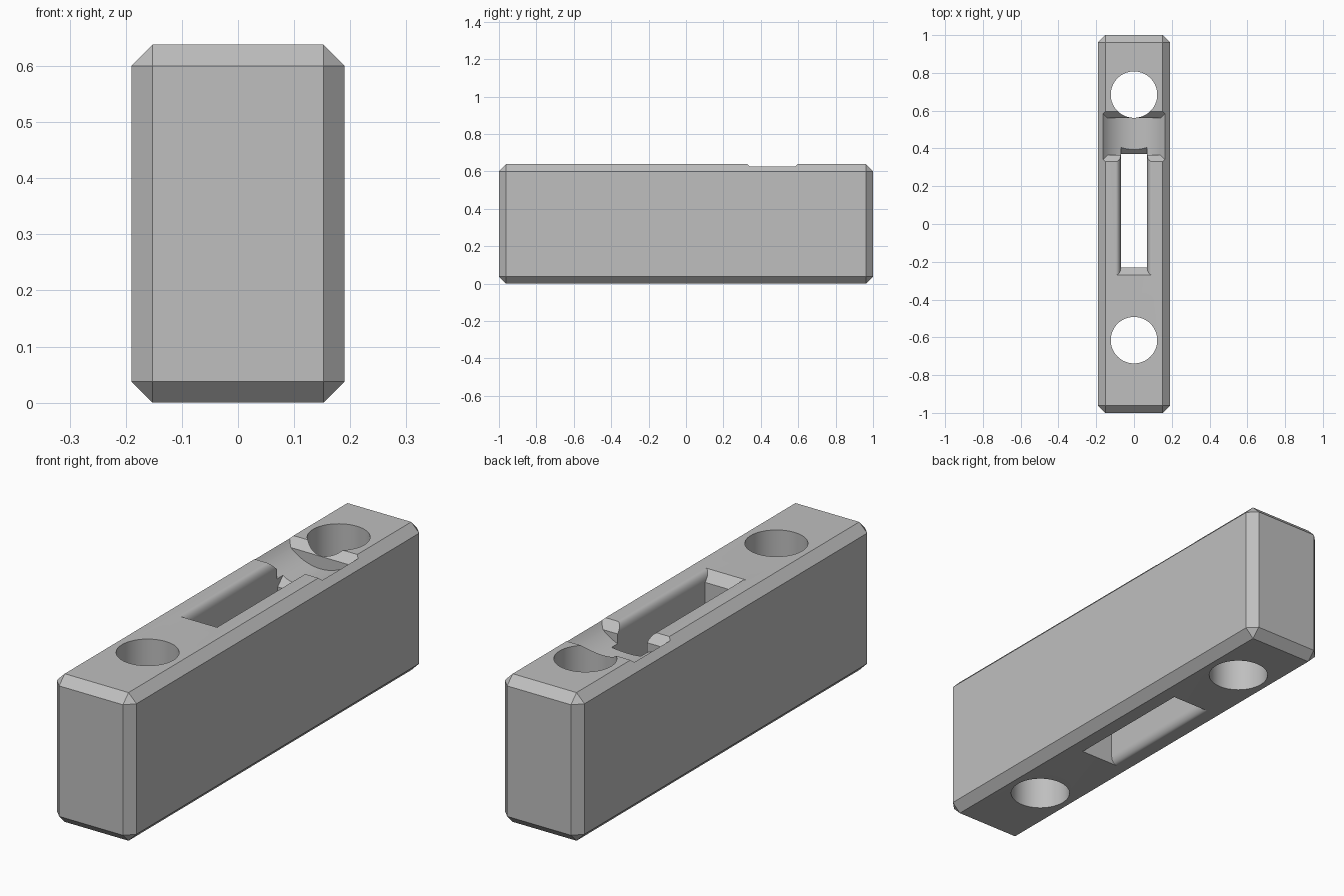
import bpy
import bmesh
import math
from mathutils import Vector

if "Cube" in bpy.data.objects:
    bpy.data.objects.remove(bpy.data.objects["Cube"], do_unlink=True)

WIDTH, LENGTH, HEIGHT = 0.38, 2.0, 0.638
CHAMFER = 0.038


def make_object(name, bm):
    bmesh.ops.recalc_face_normals(bm, faces=bm.faces)
    mesh = bpy.data.meshes.new(name)
    bm.to_mesh(mesh)
    bm.free()
    obj = bpy.data.objects.new(name, mesh)
    bpy.context.collection.objects.link(obj)
    return obj


def prism(name, points, axis, start, end):
    """Extrude a closed outline along one axis; the points give the other two."""
    bm = bmesh.new()
    verts = []
    for a, b in points:
        co = [a, b]
        co.insert(axis, start)
        verts.append(bm.verts.new(co))
    face = bm.faces.new(verts)
    new = bmesh.ops.extrude_face_region(bm, geom=[face])["geom"]
    move = Vector((0, 0, 0))
    move[axis] = end - start
    bmesh.ops.translate(bm, vec=move, verts=[v for v in new if isinstance(v, bmesh.types.BMVert)])
    return make_object(name, bm)


def boolean(target, cutter, operation):
    mod = target.modifiers.new("cut", "BOOLEAN")
    mod.object, mod.operation, mod.solver = cutter, operation, "EXACT"
    bpy.context.view_layer.objects.active = target
    bpy.ops.object.modifier_apply(modifier=mod.name)
    bpy.data.objects.remove(cutter, do_unlink=True)


def circle(cx, cy, r, n=64):
    return [(cx + r * math.cos(math.tau * i / n), cy + r * math.sin(math.tau * i / n))
            for i in range(n)]


# Chamfered block
bm = bmesh.new()
bmesh.ops.create_cube(bm, size=1)
bmesh.ops.scale(bm, vec=(WIDTH, LENGTH, HEIGHT), verts=bm.verts)
bmesh.ops.translate(bm, vec=(0, 0, HEIGHT / 2), verts=bm.verts)
bmesh.ops.bevel(bm, geom=bm.edges[:], offset=CHAMFER, segments=1, affect="EDGES")
body = make_object("body_block", bm)

# Round trough across the top, with sloping ends
trough = prism("trough_cutter", circle(0, HEIGHT + 0.12, 0.209, 96), 1, 0.1, 0.8)
trough_ends = prism("trough_ends", [(0.365, 0.4), (0.365, HEIGHT - 0.035), (0.23, HEIGHT + 0.1),
                                    (0.695, HEIGHT + 0.1), (0.56, HEIGHT - 0.035), (0.56, 0.4)],
                    0, -0.5, 0.5)
boolean(trough, trough_ends, "INTERSECT")

# Long slot with rounded lips on its sides
HALF, LIP, DEPTH = 0.07, 0.026, 0.038
lip = [(HALF + LIP * (1 - math.sin(t)), DEPTH * (1 - math.cos(t)))
       for t in [math.pi / 2 * i / 10 for i in range(11)]]
side = [(HALF + LIP, -0.1)] + lip
side += [(x, HEIGHT - z) for x, z in reversed(lip)] + [(HALF + LIP, HEIGHT + 0.1)]
outline = side + [(-x, z) for x, z in reversed(side)]
slot = prism("slot_cutter", outline, 1, -0.5, 0.7)
slot_ends = prism("slot_ends", [(-0.23, -0.2), (-0.23, HEIGHT - 0.04), (-0.32, HEIGHT + 0.05),
                                (0.533, HEIGHT + 0.05), (0.37, 0.525), (0.37, -0.2)],
                  0, -0.5, 0.5)
boolean(slot, slot_ends, "INTERSECT")

for cutter in (trough, slot):
    boolean(body, cutter, "DIFFERENCE")

# Two bolt holes
for y in (-0.615, 0.685):
    boolean(body, prism("hole_cutter", circle(0, y, 0.123), 2, -0.2, HEIGHT + 0.2), "DIFFERENCE")

# Plain grey finish
grey = bpy.data.materials.new("plain_grey")
grey.use_nodes = True
colour = (0.52, 0.52, 0.52, 1)
grey.diffuse_color = colour
grey.node_tree.nodes["Principled BSDF"].inputs["Base Color"].default_value = colour
body.data.materials.clear()
body.data.materials.append(grey)
for poly in body.data.polygons:
    poly.material_index = 0

bpy.ops.object.select_all(action="DESELECT")
body.select_set(True)
bpy.context.view_layer.objects.active = body
bpy.ops.object.shade_smooth_by_angle(angle=math.radians(25))
